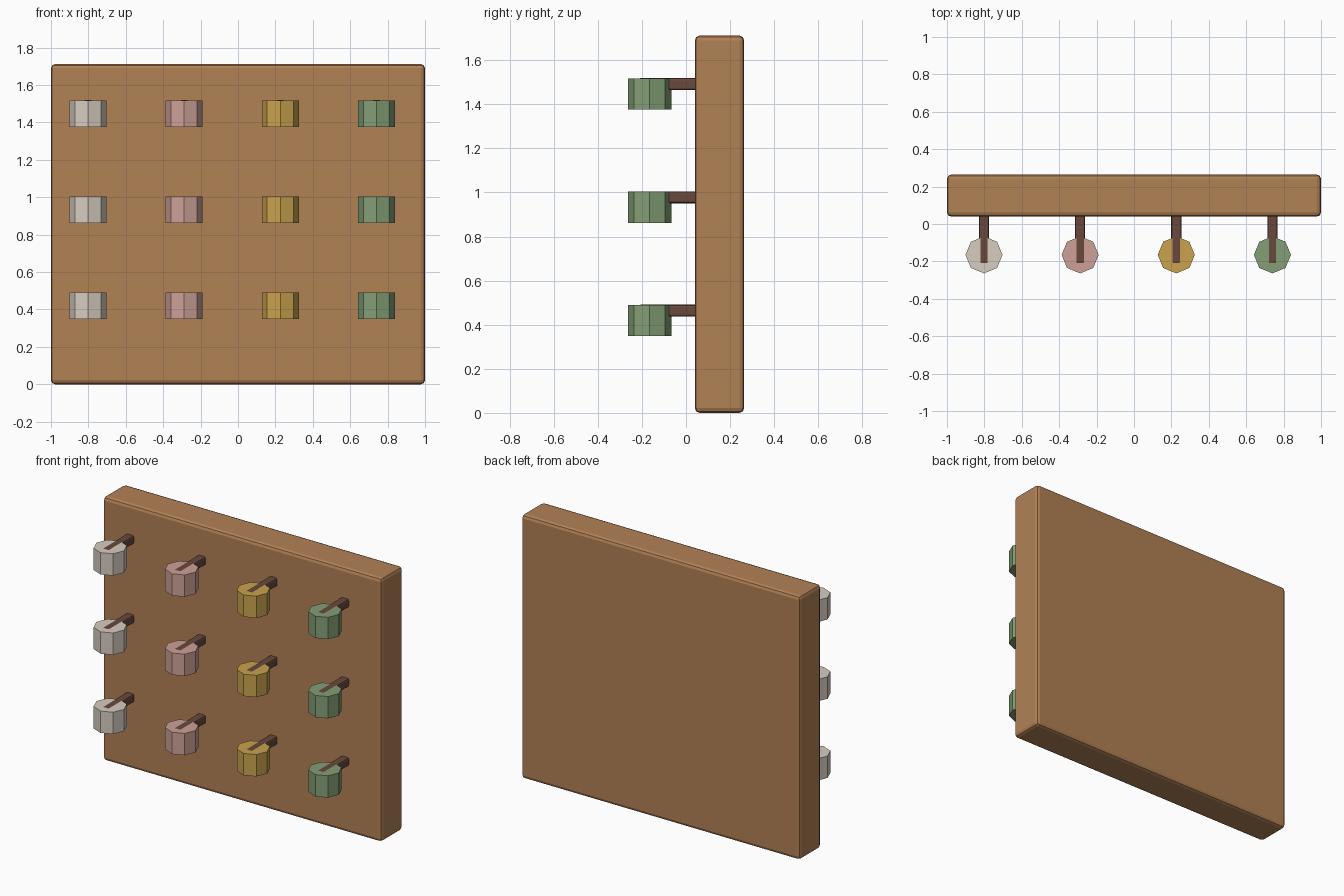
import bpy, math

if "Cube" in bpy.data.objects:
    bpy.data.objects.remove(bpy.data.objects["Cube"])

def mat(name, rgb):
    m = bpy.data.materials.new(name)
    m.diffuse_color = (*[(c / 255) ** 2.2 for c in rgb], 1)
    m.use_nodes = True
    m.node_tree.nodes["Principled BSDF"].inputs["Base Color"].default_value = m.diffuse_color
    return m

def box(name, lo, hi, bevel, segments, material):
    bpy.ops.mesh.primitive_cube_add(size=1, location=[(a + b) / 2 for a, b in zip(lo, hi)])
    o = bpy.context.object
    o.name = name
    o.scale = [b - a for a, b in zip(lo, hi)]
    bpy.ops.object.transform_apply(location=False, rotation=False, scale=True)
    mod = o.modifiers.new("soft_edges", 'BEVEL')
    mod.width, mod.segments = bevel, segments
    o.data.materials.append(material)
    return o

board_mat = mat("board_wood", (176, 128, 86))
peg_mat = mat("peg_wood", (104, 74, 62))
spool_mats = [mat("cream", (214, 204, 191)), mat("pink", (204, 160, 150)),
              mat("gold", (200, 161, 78)), mat("green", (130, 157, 117))]

# Upright backing board
box("board", (-1, 0.04, 0), (1, 0.264, 1.712), 0.022, 2, board_mat)

# Grid of pegs, each carrying an eight-sided spool flush with the peg top
for row in range(3):
    top = 0.49 + 0.514 * row
    for col in range(4):
        x = -0.802 + 0.514 * col
        box(f"peg_{row}_{col}", (x - 0.027, -0.216, top - 0.053),
            (x + 0.027, 0.06, top + 0.001), 0.01, 2, peg_mat)
        bpy.ops.mesh.primitive_cylinder_add(vertices=8, radius=0.099, depth=0.142,
                                            location=(x, -0.165, top - 0.071))
        spool = bpy.context.object
        spool.name = f"spool_{row}_{col}"
        spool.data.materials.append(spool_mats[col])
